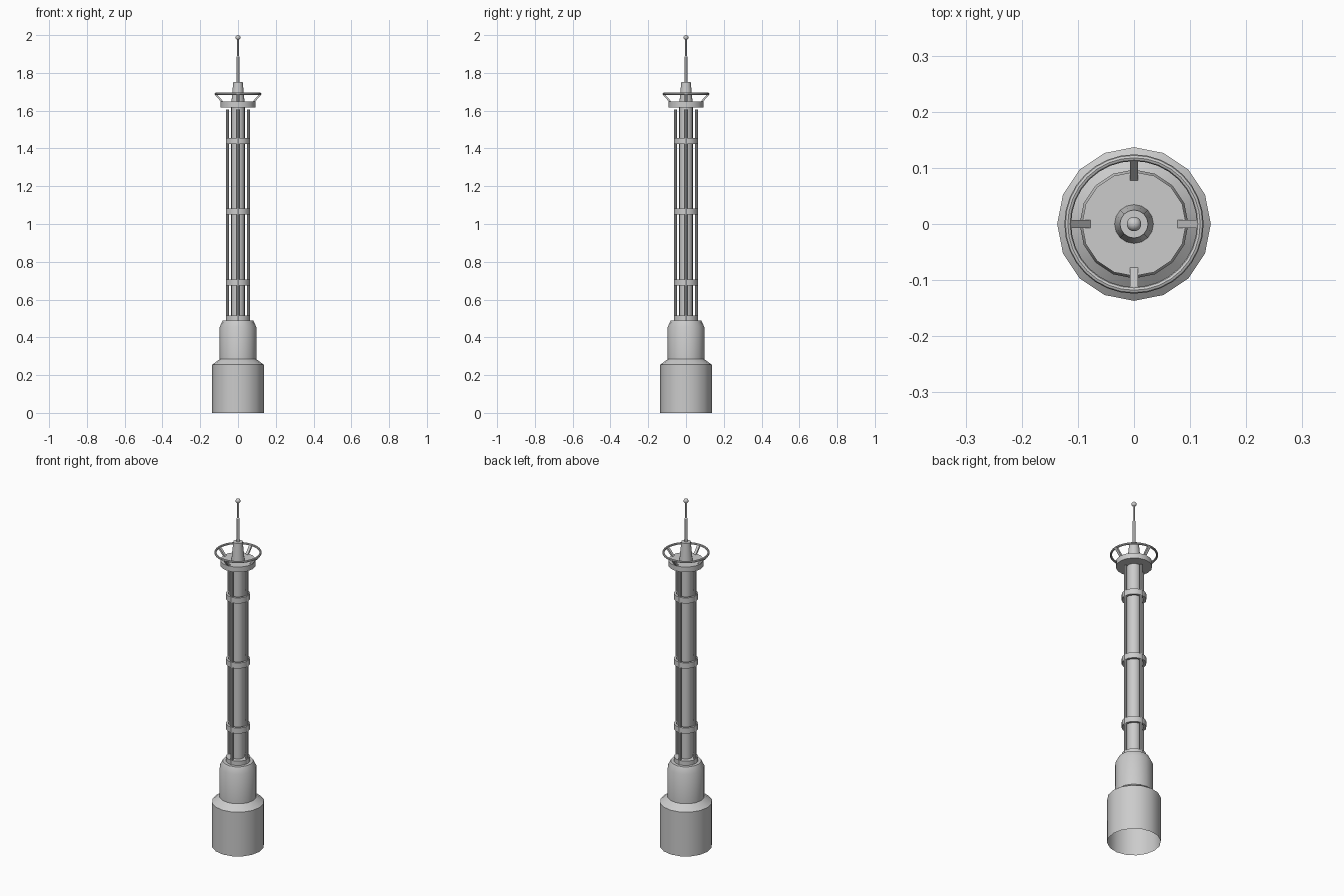
import bpy, bmesh, math
from mathutils import Vector

if "Cube" in bpy.data.objects:
    bpy.data.objects.remove(bpy.data.objects["Cube"])


def finish(bm, name):
    bmesh.ops.remove_doubles(bm, verts=bm.verts, dist=1e-5)
    bmesh.ops.recalc_face_normals(bm, faces=bm.faces)
    me = bpy.data.meshes.new(name)
    bm.to_mesh(me)
    bm.free()
    ob = bpy.data.objects.new(name, me)
    bpy.context.collection.objects.link(ob)
    bpy.ops.object.select_all(action='DESELECT')
    ob.select_set(True)
    bpy.context.view_layer.objects.active = ob
    bpy.ops.object.shade_smooth_by_angle(angle=math.radians(30))
    return ob


def lathe(name, profile, sides=16, closed=False, at=(0, 0)):
    """Spin an (r, z) profile round a vertical axis."""
    bm = bmesh.new()
    rings = []
    for r, z in profile:
        rings.append([bm.verts.new((at[0] + r * math.cos(2 * math.pi * i / sides),
                                    at[1] + r * math.sin(2 * math.pi * i / sides), z))
                      for i in range(sides)])
    n = len(rings)
    for k in range(n if closed else n - 1):
        a, b = rings[k], rings[(k + 1) % n]
        for i in range(sides):
            j = (i + 1) % sides
            bm.faces.new((a[i], a[j], b[j], b[i]))
    if not closed:
        # cap the top, and the bottom unless it stands open on the ground
        bm.faces.new(rings[-1])
        if profile[0][1] > 0:
            bm.faces.new(rings[0][::-1])
    return finish(bm, name)


# stepped base, open underneath
lathe("base", [(0.137, 0), (0.137, 0.255), (0.097, 0.285), (0.097, 0.455),
               (0.08, 0.49)])

# central column and foot collar
lathe("column", [(0.036, 0.485), (0.036, 1.62)])
lathe("foot_collar", [(0.063, 0.488), (0.063, 0.515)])

# four outer pipes
for k in range(4):
    a = k * math.pi / 2
    lathe(f"pipe_{k + 1}", [(0.008, 0.488), (0.008, 1.605)], 8,
          at=(0.056 * math.cos(a), 0.056 * math.sin(a)))

# clamp bands round the pipes
for k, z in enumerate((0.69, 1.065, 1.44)):
    lathe(f"band_{k + 1}", [(0.063, z - 0.016), (0.063, z + 0.016),
                            (0.05, z + 0.016), (0.05, z - 0.016)], closed=True)

# platform and tapered mast housing
lathe("platform", [(0.093, 1.618), (0.093, 1.648)])
lathe("mast_housing", [(0.035, 1.645), (0.025, 1.752)])

# railing ring
lathe("rail_ring", [(0.118 + 0.006 * math.cos(t * math.pi / 4),
                     1.689 + 0.006 * math.sin(t * math.pi / 4)) for t in range(8)],
      32, closed=True)

# four sloping struts from platform to ring
for k in range(4):
    a = k * math.pi / 2
    out = Vector((math.cos(a), math.sin(a), 0))
    side = Vector((-math.sin(a), math.cos(a), 0)) * 0.0075
    up = Vector((0, 0, 1))
    bm = bmesh.new()
    ends = []
    for r, z in ((0.08, 1.643), (0.121, 1.69)):
        c = out * r + up * z
        n = (up * 0.75 - out * 0.66) * 0.005
        ends.append([bm.verts.new(c + s * side + t * n)
                     for s, t in ((1, 1), (-1, 1), (-1, -1), (1, -1))])
    for i in range(4):
        j = (i + 1) % 4
        bm.faces.new((ends[0][i], ends[0][j], ends[1][j], ends[1][i]))
    bm.faces.new(ends[0][::-1])
    bm.faces.new(ends[1])
    finish(bm, f"strut_{k + 1}")

# two-stage antenna with a ball tip
lathe("antenna", [(0.008, 1.75), (0.008, 1.885), (0.005, 1.89), (0.005, 1.985)], 12)
bm = bmesh.new()
bmesh.ops.create_uvsphere(bm, u_segments=16, v_segments=10, radius=0.013)
bmesh.ops.translate(bm, verts=bm.verts, vec=(0, 0, 1.987))
finish(bm, "ball_tip")
